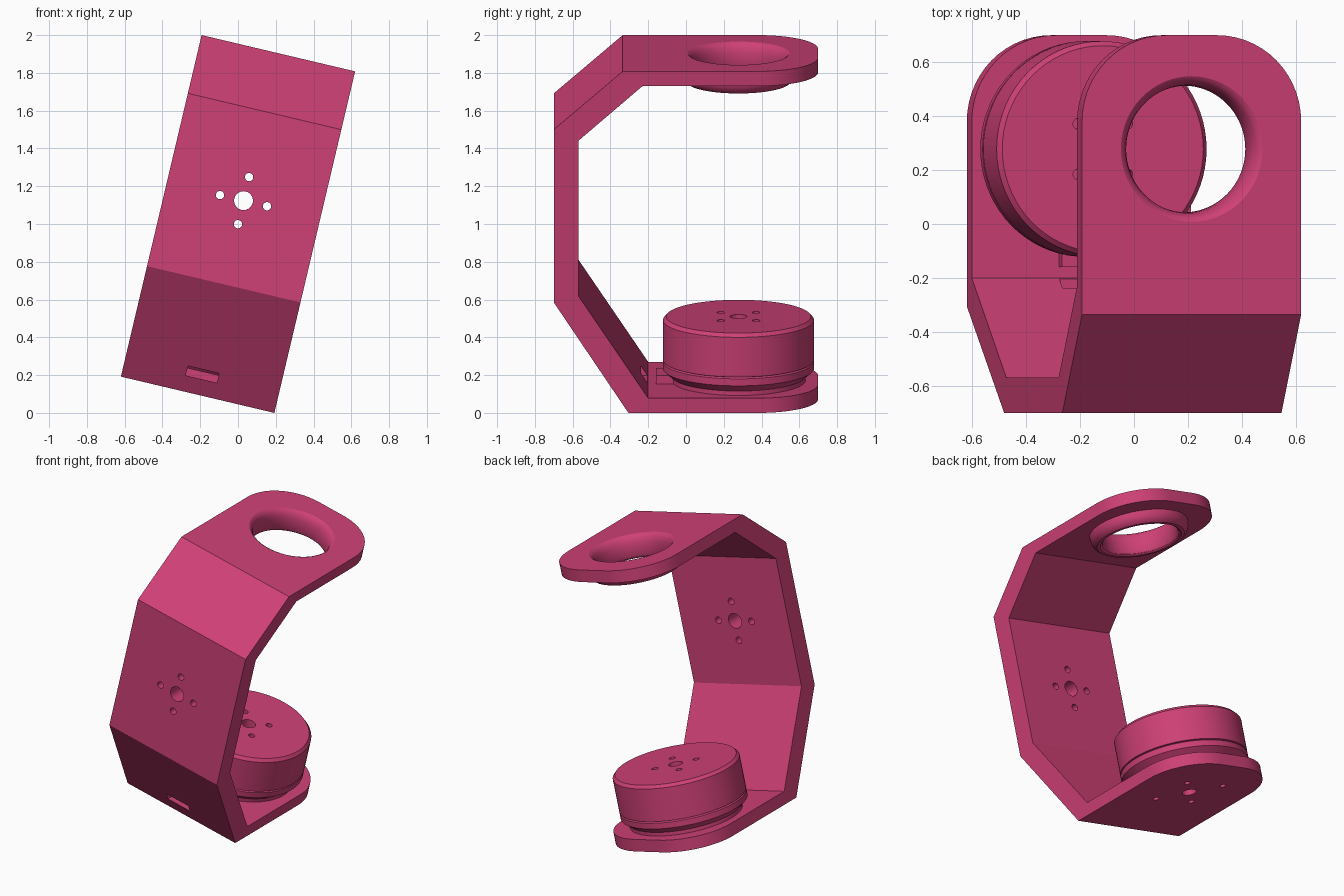
import bpy, bmesh, math
from mathutils import Matrix, Vector

if "Cube" in bpy.data.objects:
    bpy.data.objects.remove(bpy.data.objects["Cube"], do_unlink=True)

TILT = Matrix.Translation((0, 0, 1)) @ Matrix.Rotation(math.radians(13.3), 4, 'Y')
HALF_W, TOP, THICK, BACK = 0.4175, 0.929, 0.08, 0.70
AXIS_Y = 0.278          # shared axis of motor and top ring
FLOOR = -TOP + THICK    # upper side of the bottom plate

pink = bpy.data.materials.new("raspberry_pink")
pink.use_nodes = True
colour = (0.62, 0.052, 0.18, 1)
pink.diffuse_color = colour
pink.node_tree.nodes["Principled BSDF"].inputs["Base Color"].default_value = colour


def make(name, bm):
    bmesh.ops.recalc_face_normals(bm, faces=bm.faces)
    mesh = bpy.data.meshes.new(name)
    bm.to_mesh(mesh)
    bm.free()
    mesh.materials.append(pink)
    obj = bpy.data.objects.new(name, mesh)
    obj.matrix_world = TILT
    bpy.context.collection.objects.link(obj)
    return obj


def lathe(name, profile, closed=False, steps=72):
    bm = bmesh.new()
    verts = [bm.verts.new((r, AXIS_Y, z)) for r, z in profile]
    pairs = list(zip(verts, verts[1:]))
    if closed:
        pairs.append((verts[-1], verts[0]))
    edges = [bm.edges.new(p) for p in pairs]
    bmesh.ops.spin(bm, geom=verts + edges, cent=(0, AXIS_Y, 0), axis=(0, 0, 1),
                   angle=math.tau, steps=steps)
    bmesh.ops.remove_doubles(bm, verts=bm.verts, dist=0.0005)
    return make(name, bm)


def add_box(bm, centre, size):
    bmesh.ops.create_cube(bm, size=1, matrix=Matrix.Translation(centre) @ Matrix.Diagonal((*size, 1)))


def add_drill(bm, centre, radius, depth, along_y=False, sides=24):
    turn = Matrix.Rotation(math.pi / 2, 4, 'X') if along_y else Matrix()
    bmesh.ops.create_cone(bm, cap_ends=True, segments=sides, radius1=radius, radius2=radius,
                          depth=depth, matrix=Matrix.Translation(centre) @ turn)


def cut(obj, bm):
    """Subtract the drills in bm and keep only the result."""
    cutter = make("cutter", bm)
    cutter.hide_render = True
    mod = obj.modifiers.new("holes", 'BOOLEAN')
    mod.object, mod.operation, mod.solver = cutter, 'DIFFERENCE', 'EXACT'
    bpy.context.view_layer.update()
    graph = bpy.context.evaluated_depsgraph_get()
    result = bpy.data.meshes.new_from_object(obj.evaluated_get(graph))
    obj.modifiers.clear()
    obj.data = result
    bpy.data.objects.remove(cutter, do_unlink=True)


# Folded bracket: side profile extruded across the width, back corners rounded
outline = [(BACK, -TOP), (-0.305, -TOP), (-0.70, -0.328), (-0.70, 0.612), (-0.335, TOP),
           (BACK, TOP), (BACK, TOP - THICK), (-0.23, TOP - THICK), (-0.57, 0.551),
           (-0.57, -0.292), (-0.20, FLOOR), (BACK, FLOOR)]
bm = bmesh.new()
face = bm.faces.new([bm.verts.new((-HALF_W, y, z)) for y, z in outline])
new = bmesh.ops.extrude_face_region(bm, geom=[face])["geom"]
bmesh.ops.translate(bm, vec=(2 * HALF_W, 0, 0),
                    verts=[v for v in new if isinstance(v, bmesh.types.BMVert)])
corners = [e for e in bm.edges
           if all(v.co.y > BACK - 0.01 for v in e.verts)
           and abs(e.verts[0].co.x - e.verts[1].co.x) < 0.01]
bmesh.ops.bevel(bm, geom=corners, offset=0.32, segments=14, profile=0.5, affect='EDGES')
bracket = make("bracket", bm)

# Bracket openings: top hole, front hole group, motor screw holes, cable slot
bm = bmesh.new()
add_drill(bm, (0, AXIS_Y, TOP), 0.27, 0.4, sides=72)
add_drill(bm, (0, -0.63, 0.127), 0.05, 0.4, along_y=True)
add_drill(bm, (0, AXIS_Y, -TOP), 0.045, 0.4)
for i in range(4):
    a = i * math.pi / 2
    add_drill(bm, (0.128 * math.cos(a), -0.63, 0.127 + 0.128 * math.sin(a)), 0.022, 0.4, along_y=True)
    b, r = a + math.pi / 4, (0.165, 0.21)[i % 2]
    add_drill(bm, (r * math.cos(b), AXIS_Y + r * math.sin(b), -TOP), 0.02, 0.4)
add_box(bm, (0, -0.31, -0.818), (0.17, 0.3, 0.052))
cut(bracket, bm)

# Rounded collar lining the top hole
collar = lathe("top_collar", [
    (0.27, TOP), (0.258, 0.922), (0.246, 0.905), (0.238, 0.88), (0.235, 0.85), (0.235, 0.80),
    (0.241, 0.784), (0.255, 0.774), (0.275, 0.775), (0.294, 0.79), (0.306, 0.815),
    (0.31, 0.845), (0.31, 0.855), (0.27, 0.855)], closed=True)

# Motor bell with a drilled cap
bell = lathe("motor_bell", [(0, -0.503), (0.383, -0.503), (0.40, -0.522), (0.40, -0.738),
                            (0.388, -0.742), (0, -0.742)])
bm = bmesh.new()
add_drill(bm, (0, AXIS_Y, -0.503), 0.045, 0.12)
for i in range(4):
    a = math.pi / 4 + i * math.pi / 2
    add_drill(bm, (0.132 * math.cos(a), AXIS_Y + 0.132 * math.sin(a), -0.503), 0.02, 0.12)
cut(bell, bm)

# Motor base: rim under the bell, tapering to the foot
base = lathe("motor_base", [(0, -0.74), (0.388, -0.74), (0.40, -0.748), (0.40, -0.786),
                            (0.355, -0.825), (0.355, FLOOR), (0, FLOOR)])

# Cable outlet on the front of the motor base
bm = bmesh.new()
add_box(bm, (0, -0.06, FLOOR + 0.023), (0.17, 0.2, 0.046))
outlet = make("cable_outlet", bm)

# Smooth curved walls, crisp folds
bpy.ops.object.select_all(action='DESELECT')
for obj in (bracket, collar, bell, base, outlet):
    obj.select_set(True)
bpy.context.view_layer.objects.active = bracket
bpy.ops.object.shade_smooth_by_angle(angle=math.radians(32))
